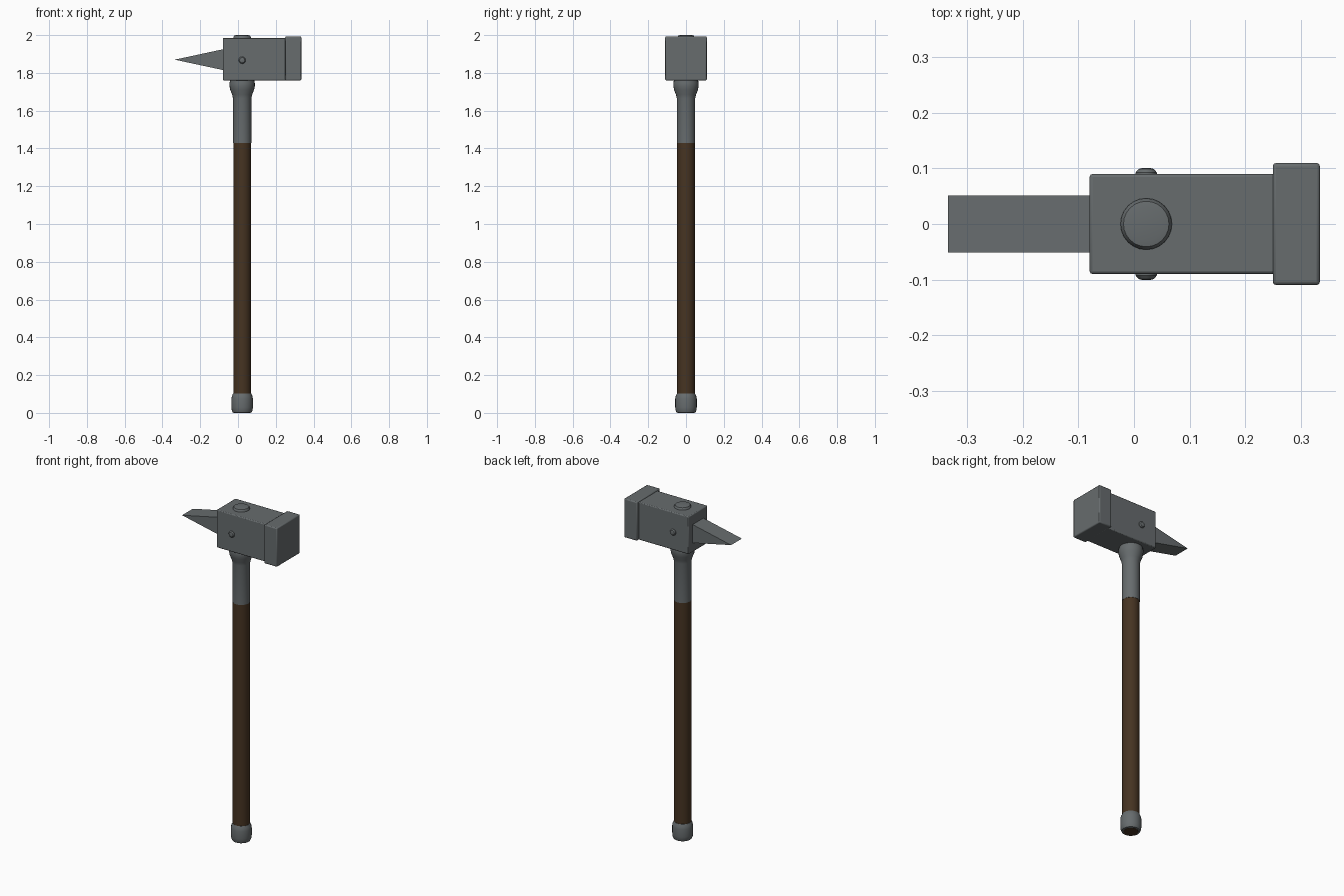
import bpy, bmesh, math
from mathutils import Matrix

if "Cube" in bpy.data.objects:
    bpy.data.objects.remove(bpy.data.objects["Cube"])

CX = 0.022  # handle axis


def material(name, rgb):
    m = bpy.data.materials.new(name)
    m.diffuse_color = (*rgb, 1)
    m.use_nodes = True
    m.node_tree.nodes["Principled BSDF"].inputs["Base Color"].default_value = m.diffuse_color
    return m


STEEL = material("grey steel", (0.135, 0.15, 0.155))
WOOD = material("dark brown wood", (0.062, 0.034, 0.016))


def finish(name, bm, mat, matrix=Matrix(), bevel=0.0):
    bmesh.ops.recalc_face_normals(bm, faces=bm.faces)
    me = bpy.data.meshes.new(name)
    bm.to_mesh(me)
    bm.free()
    me.transform(matrix)
    me.materials.append(mat)
    ob = bpy.data.objects.new(name, me)
    bpy.context.collection.objects.link(ob)
    if bevel:
        mod = ob.modifiers.new("bevel", 'BEVEL')
        mod.width = bevel
        mod.segments = 2
    bpy.ops.object.select_all(action='DESELECT')
    bpy.context.view_layer.objects.active = ob
    ob.select_set(True)
    bpy.ops.object.shade_smooth_by_angle(angle=math.radians(35))
    return ob


def lathe(name, profile, mat, matrix, n=24):
    """Turn (radius, height) points into a closed solid with flat ends."""
    bm = bmesh.new()
    rings = [[bm.verts.new((r * math.cos(2 * math.pi * i / n),
                            r * math.sin(2 * math.pi * i / n), z))
              for i in range(n)] for r, z in profile]
    for a, b in zip(rings, rings[1:]):
        for i in range(n):
            j = (i + 1) % n
            bm.faces.new((a[i], a[j], b[j], b[i]))
    bm.faces.new(rings[0])
    bm.faces.new(rings[-1])
    return finish(name, bm, mat, matrix)


def box(name, lo, hi, mat, bevel):
    bm = bmesh.new()
    bmesh.ops.create_cube(bm, size=1)
    for v in bm.verts:
        v.co = [(a + b) / 2 + c * (b - a) for a, b, c in zip(lo, hi, v.co)]
    return finish(name, bm, mat, bevel=bevel)


axis = Matrix.Translation((CX, 0, 0))

# Handle: wooden shaft, end ring, steel neck flaring under the head
lathe("wooden_shaft", [(0.047, 0.004), (0.047, 1.44)], WOOD, axis)
lathe("pommel_ring", [(0.042, 0.0), (0.05, 0.002), (0.055, 0.014), (0.057, 0.03), (0.057, 0.075),
                      (0.054, 0.09), (0.048, 0.103)], STEEL, axis)
lathe("pommel_end", [(0.04, 0.0), (0.04, 0.01)], WOOD,
      Matrix.Translation((CX, 0, -0.001)))
lathe("steel_neck", [(0.0485, 1.43), (0.0485, 1.665), (0.053, 1.685), (0.063, 1.71),
                     (0.067, 1.73), (0.067, 1.745), (0.062, 1.77)], STEEL, axis)

# Head: block and wider striking face
box("hammer_block", (-0.08, -0.09, 1.76), (0.26, 0.09, 1.986), STEEL, 0.005)
box("striking_face", (0.25, -0.11, 1.76), (0.335, 0.11, 1.993), STEEL, 0.006)

# Wedge-shaped pick
bm = bmesh.new()
sides = [[bm.verts.new((x, y, z)) for x, z in
          ((-0.07, 1.813), (-0.07, 1.927), (-0.335, 1.87))] for y in (-0.051, 0.051)]
for s in sides:
    bm.faces.new(s)
for i in range(3):
    j = (i + 1) % 3
    bm.faces.new((sides[0][i], sides[0][j], sides[1][j], sides[1][i]))
finish("pick_wedge", bm, STEEL)

# Domed cap on top and a rivet on each side
lathe("top_cap", [(0.047, 1.98), (0.046, 1.99), (0.041, 1.998), (0.03, 2.0)], STEEL, axis)
for side, name in ((1, "front_rivet"), (-1, "back_rivet")):
    lathe(name, [(0.019, -0.01), (0.019, 0.003), (0.014, 0.009), (0.006, 0.011)], STEEL,
          Matrix.Translation((CX, -0.09 * side, 1.867))
          @ Matrix.Rotation(math.pi / 2 * side, 4, 'X'), 12)
